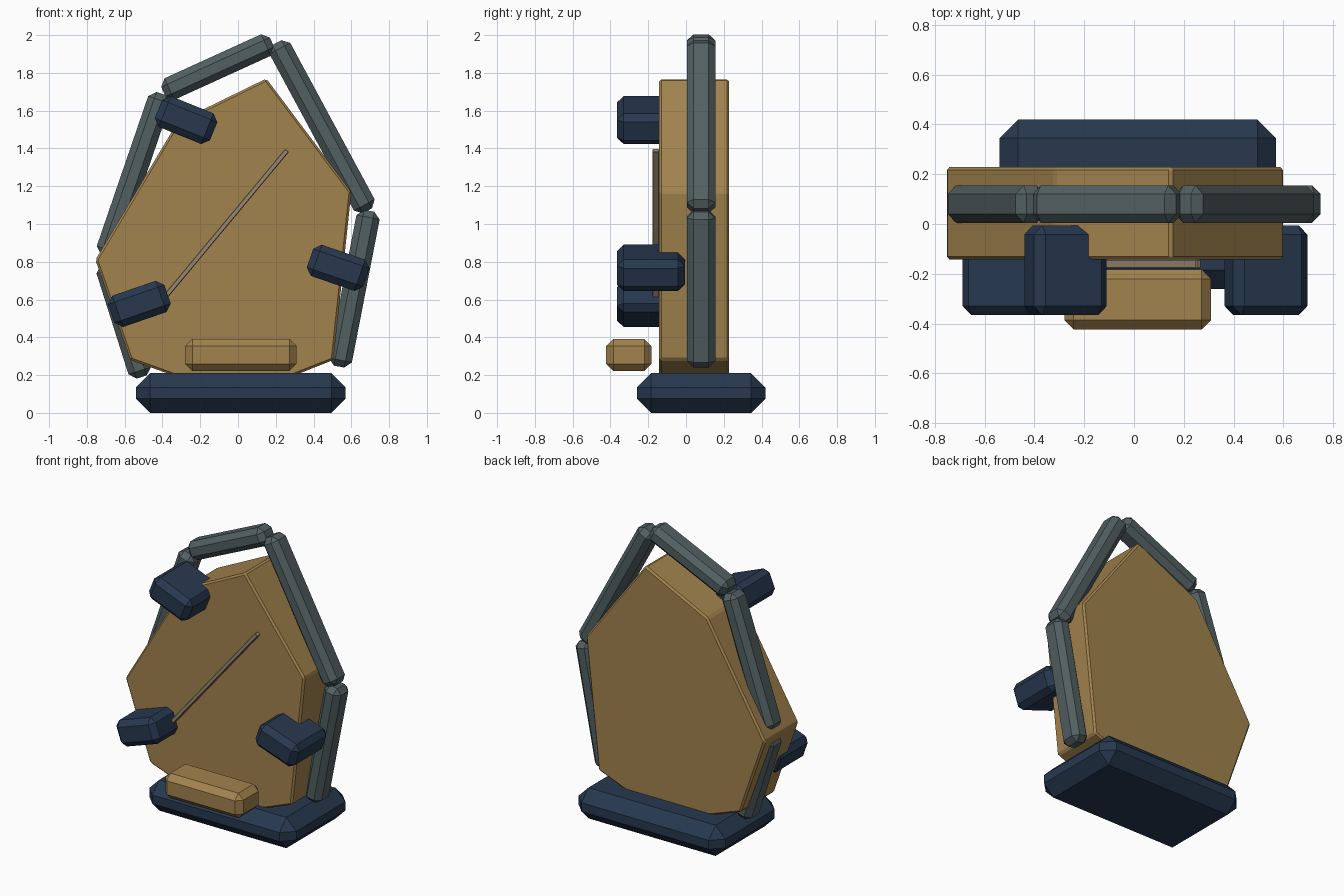
import bpy, bmesh, math
from mathutils import Vector

if "Cube" in bpy.data.objects:
    bpy.data.objects.remove(bpy.data.objects["Cube"])


def material(name, rgb):
    m = bpy.data.materials.new(name)
    m.diffuse_color = (*rgb, 1)
    m.use_nodes = True
    m.node_tree.nodes["Principled BSDF"].inputs["Base Color"].default_value = m.diffuse_color
    return m


NAVY = material("navy", (0.02, 0.04, 0.078))
TAN = material("tan", (0.36, 0.225, 0.075))
SLATE = material("slate", (0.085, 0.115, 0.12))
PALE = material("pale_tan", (0.33, 0.25, 0.17))


def finish(name, bm, mat, bevel):
    """Chamfer all edges and turn the bmesh into an object."""
    bmesh.ops.recalc_face_normals(bm, faces=bm.faces)
    if bevel:
        bmesh.ops.bevel(bm, geom=bm.edges[:], offset=bevel, segments=1,
                        affect='EDGES', clamp_overlap=True)
    me = bpy.data.meshes.new(name)
    bm.to_mesh(me)
    bm.free()
    me.materials.append(mat)
    ob = bpy.data.objects.new(name, me)
    bpy.context.collection.objects.link(ob)
    return ob


def box(name, centre, size, mat, bevel, tilt=0):
    """Chamfered box; tilt in degrees, counter-clockwise seen from the front."""
    bm = bmesh.new()
    bmesh.ops.create_cube(bm, size=1)
    bmesh.ops.scale(bm, vec=size, verts=bm.verts)
    ob = finish(name, bm, mat, bevel)
    ob.location = centre
    ob.rotation_euler.y = -math.radians(tilt)
    return ob


def bar(name, a, b, y, width, depth, mat, bevel):
    """Box running between two points of the xz plane."""
    a, b = Vector(a), Vector(b)
    d, c = b - a, (a + b) / 2
    return box(name, (c.x, y, c.y), (d.length, depth, width), mat, bevel,
               math.degrees(math.atan2(d.y, d.x)))


# Foot plinth
box("base", (0.015, 0.08, 0.105), (1.11, 0.68, 0.21), NAVY, 0.075)

# Faceted wall slab
outline = [(0.15, 1.77), (0.60, 1.17), (0.505, 0.28), (0.15, 0.14),
           (-0.18, 0.14), (-0.57, 0.28), (-0.755, 0.81), (-0.32, 1.54)]
bm = bmesh.new()
face = bm.faces.new([bm.verts.new((x, -0.142, z)) for x, z in outline])
ext = bmesh.ops.extrude_face_region(bm, geom=[face])
bmesh.ops.translate(bm, vec=(0, 0.37, 0),
                    verts=[v for v in ext["geom"] if isinstance(v, bmesh.types.BMVert)])
finish("wall_slab", bm, TAN, 0.012)

# Rim bars around the slab
rim = {"top_left": ((-0.395, 1.70), (0.18, 1.962)),
       "top_right": ((0.205, 1.96), (0.685, 1.07)),
       "lower_right": ((0.695, 1.07), (0.535, 0.245)),
       "upper_left": ((-0.405, 1.69), (-0.70, 0.83)),
       "lower_left": ((-0.70, 0.79), (-0.51, 0.19))}
for name, (a, b) in rim.items():
    bar("rim_bar_" + name, a, b, 0.08, 0.125, 0.15, SLATE, 0.035)

# Clamp blocks gripping the front
for name, x, z, tilt in (("upper", -0.275, 1.55, -22),
                         ("left", -0.522, 0.577, 19),
                         ("right", 0.53, 0.768, -19)):
    box("clamp_" + name, (x, -0.186, z), (0.315, 0.36, 0.175), NAVY, 0.036, tilt)

# Front ledge
box("ledge", (0.015, -0.303, 0.307), (0.59, 0.24, 0.17), TAN, 0.038)

# Thin diagonal strip on the face
bar("diagonal_strip", (-0.385, 0.615), (0.26, 1.39), -0.16, 0.026, 0.036, PALE, 0.004)
